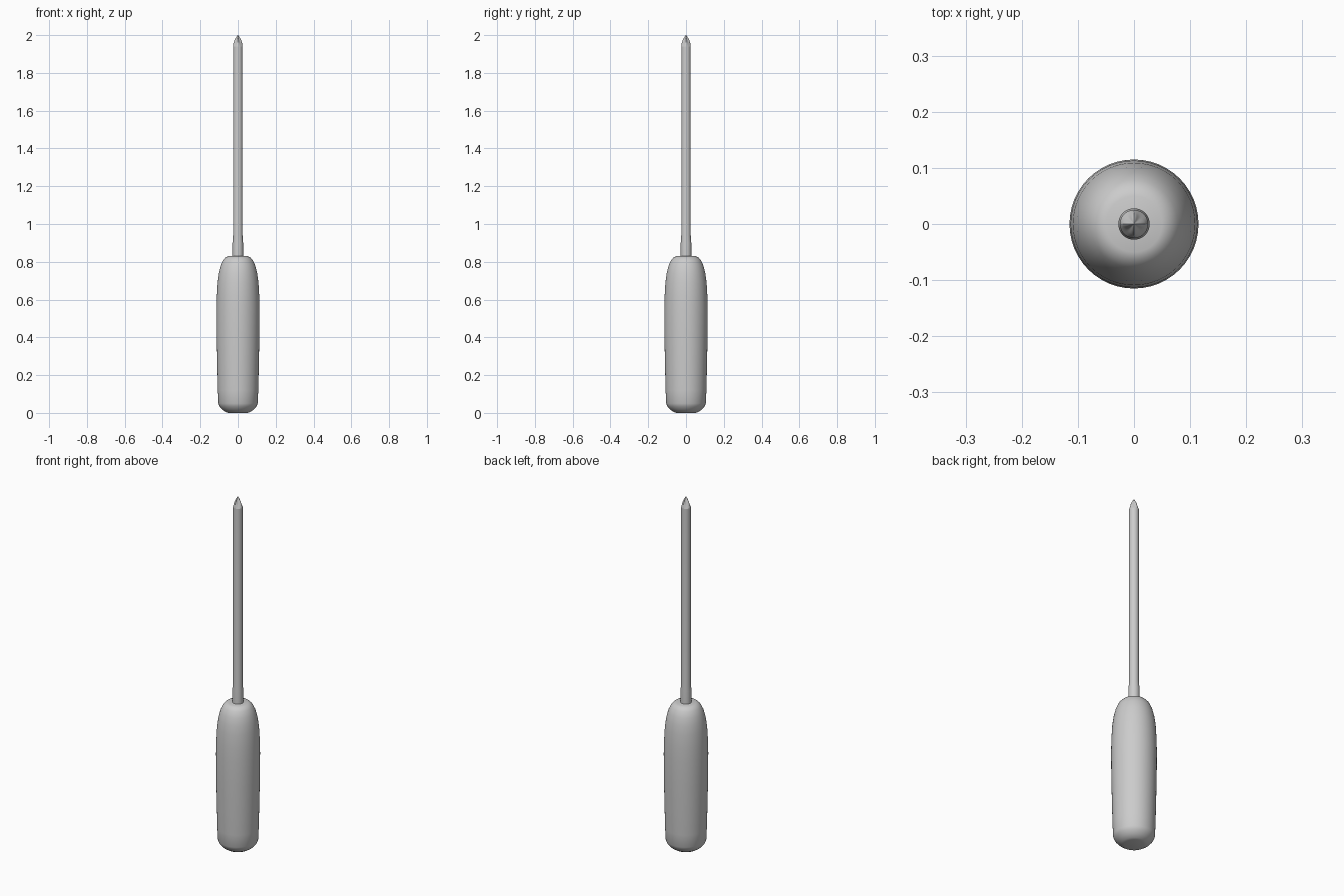
import bpy, bmesh, math

cube = bpy.data.objects.get("Cube")
if cube:
    bpy.data.objects.remove(cube, do_unlink=True)

SIDES = 48

grey = bpy.data.materials.new("plain grey")
grey.use_nodes = True
colour = (0.6, 0.6, 0.6, 1)
grey.diffuse_color = colour
grey.node_tree.nodes["Principled BSDF"].inputs["Base Color"].default_value = colour


def lathe(name, profile, flute=lambda z: 0):
    """Spin (radius, height) pairs; flute(z) is the depth of four diagonal grooves."""
    bm = bmesh.new()
    rings = []
    for r, z in profile:
        ring = []
        for i in range(SIDES):
            a = 2 * math.pi * i / SIDES
            groove = abs(math.sin(2 * a)) ** 1.5
            radius = r * (1 - flute(z) * groove)
            ring.append(bm.verts.new((radius * math.cos(a), radius * math.sin(a), z)))
        rings.append(ring)
    for low, high in zip(rings, rings[1:]):
        for i in range(SIDES):
            j = (i + 1) % SIDES
            bm.faces.new((low[i], low[j], high[j], high[i]))
    bm.faces.new(rings[0][::-1])
    bm.faces.new(rings[-1])
    mesh = bpy.data.meshes.new(name)
    bm.to_mesh(mesh)
    bm.free()
    obj = bpy.data.objects.new(name, mesh)
    bpy.context.collection.objects.link(obj)
    mesh.materials.append(grey)
    bpy.ops.object.select_all(action="DESELECT")
    obj.select_set(True)
    bpy.context.view_layer.objects.active = obj
    bpy.ops.object.shade_smooth_by_angle(angle=math.radians(35))
    return obj


# Swelling grip with a chamfered butt and a rounded shoulder
lathe("handle", [
    (0.05, 0), (0.064, 0.004), (0.082, 0.016), (0.098, 0.034), (0.105, 0.05),
    (0.108, 0.12), (0.111, 0.25), (0.114, 0.4), (0.115, 0.54), (0.113, 0.62),
    (0.109, 0.69), (0.102, 0.74), (0.092, 0.78), (0.078, 0.81), (0.064, 0.825),
    (0.05, 0.83)])

# Round shaft with a slightly thicker root
lathe("shaft", [(0.028, 0.8), (0.028, 0.9), (0.025, 0.94), (0.025, 1.94)])

# Pointed cross-head tip with grooves that deepen towards the point
lathe("cross_tip",
      [(0.025, 1.94), (0.023, 1.955), (0.02, 1.967), (0.013, 1.982), (0.001, 2.0)],
      flute=lambda z: 0.4 * min(1, (z - 1.94) / 0.03))
